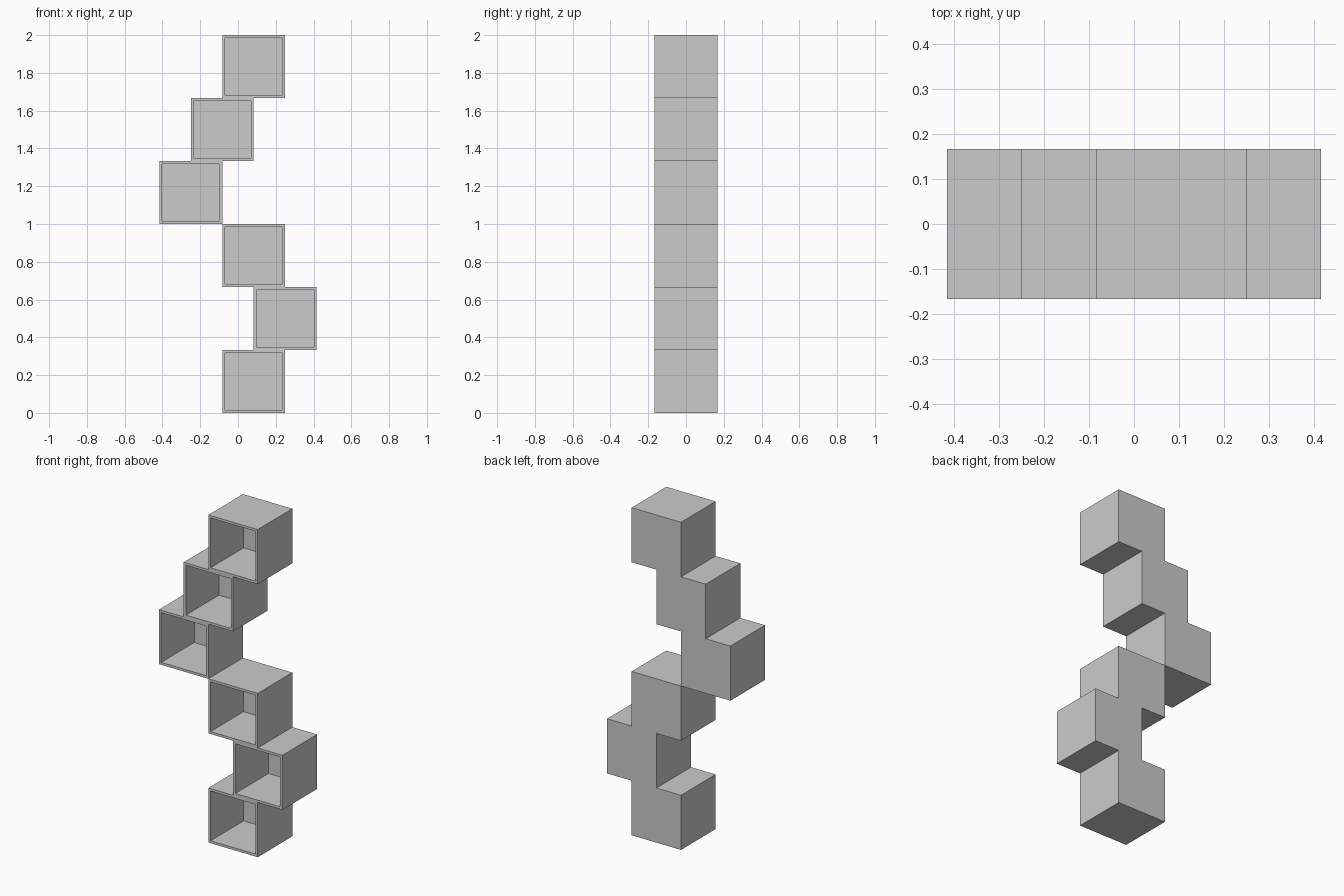
import bpy, bmesh
from mathutils import Vector

if "Cube" in bpy.data.objects:
    bpy.data.objects.remove(bpy.data.objects["Cube"], do_unlink=True)

SIDE = 1 / 3      # outer size of each cubby
WALL = 0.015      # panel thickness

grey = bpy.data.materials.new("light grey")
grey.use_nodes = True
grey.diffuse_color = (0.6, 0.6, 0.6, 1)
grey.node_tree.nodes["Principled BSDF"].inputs["Base Color"].default_value = (0.6, 0.6, 0.6, 1)


def open_box(name, x, z):
    """Cube-shaped shelf box, hollow and open at the front."""
    bm = bmesh.new()
    bmesh.ops.create_cube(bm, size=SIDE)
    front = min(bm.faces, key=lambda f: f.calc_center_median().y)
    # Rim, then the cavity pushed back to the rear panel
    bmesh.ops.inset_region(bm, faces=[front], thickness=WALL, use_even_offset=True)
    cavity = bmesh.ops.extrude_discrete_faces(bm, faces=[front])["faces"][0]
    bmesh.ops.translate(bm, verts=cavity.verts, vec=Vector((0, SIDE - WALL, 0)))
    mesh = bpy.data.meshes.new(name)
    bm.to_mesh(mesh)
    bm.free()
    mesh.materials.append(grey)
    box = bpy.data.objects.new(name, mesh)
    box.location = (x, 0, z)
    bpy.context.collection.objects.link(box)


# Staggered stack, bottom to top, shifted in half-box steps
for level, step in enumerate((0.5, 1.5, 0.5, -1.5, -0.5, 0.5)):
    open_box(f"shelf_box_{level + 1}", step * SIDE / 2, (level + 0.5) * SIDE)
